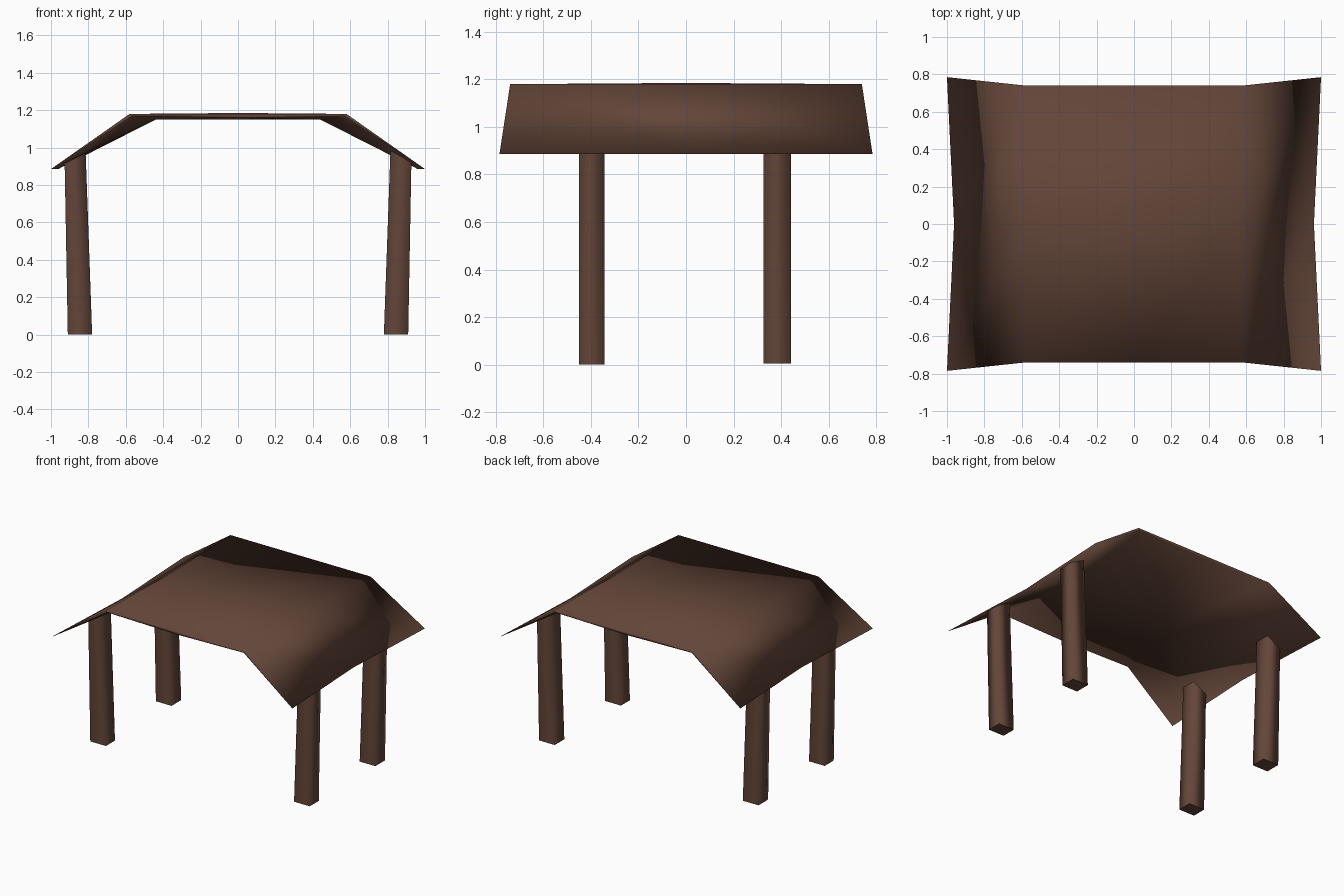
import bpy, bmesh

if "Cube" in bpy.data.objects:
    bpy.data.objects.remove(bpy.data.objects["Cube"])

brown = bpy.data.materials.new("dark brown wood")
brown.diffuse_color = (0.125, 0.060, 0.040, 1)
brown.use_nodes = True
brown.node_tree.nodes["Principled BSDF"].inputs["Base Color"].default_value = brown.diffuse_color


def finish(name, bm, flat=()):
    """Turn a bmesh into a smooth shaded brown object."""
    bmesh.ops.recalc_face_normals(bm, faces=bm.faces)
    for f in bm.faces:
        f.smooth = f not in flat
    mesh = bpy.data.meshes.new(name)
    bm.to_mesh(mesh)
    bm.free()
    mesh.materials.append(brown)
    obj = bpy.data.objects.new(name, mesh)
    bpy.context.collection.objects.link(obj)
    return obj


# Roof: half profiles (x, y, z) from eave to centre, at the ends and the middle
END_TOP = [(1.0, 0.785, 0.885), (0.58, 0.74, 1.18), (0, 0.74, 1.18)]
MID_TOP = [(0.962, 0, 0.885), (0.56, 0, 1.18), (0, 0, 1.185)]
END_LOW = [END_TOP[0], (0.565, 0.738, 1.168), (0, 0.74, 1.158)]
MID_LOW = [MID_TOP[0], (0.44, 0, 1.15), (0, 0, 1.15)]


def section(half, sy):
    """Mirror a half profile into a full left-to-right row."""
    left = [(-x, y * sy, z) for x, y, z in half]
    return left + [(x, y * sy, z) for x, y, z in reversed(half[:-1])]


bm = bmesh.new()
sheets = []
for end, mid in ((END_TOP, MID_TOP), (END_LOW, MID_LOW)):
    rows = [[bm.verts.new(p) for p in section(h, s)]
            for h, s in ((end, -1), (mid, 1), (end, 1))]
    sheets.append(rows)
    for a, b in zip(rows, rows[1:]):
        for i in range(4):
            bm.faces.new((a[i], a[i + 1], b[i + 1], b[i]))
# Thin front and back rims
top, low = sheets
for r in (0, 2):
    for i in range(4):
        bm.faces.new((low[r][i], low[r][i + 1], top[r][i + 1], top[r][i]))
bmesh.ops.remove_doubles(bm, verts=bm.verts, dist=0.0005)
finish("roof", bm)


# Posts: four-sided, leaning slightly outward, tops cut to the roof slope
def post(name, sx, y0, y1, z0):
    bm = bmesh.new()
    bottom = [(0.78, y0, z0), (0.91, y0, z0), (0.91, y1, z0), (0.78, y1, z0)]
    upper = [(0.815, y0, 0.985), (0.927, y0, 0.92), (0.927, y1, 0.92), (0.815, y1, 0.985)]
    lo = [bm.verts.new((sx * x, y, z)) for x, y, z in bottom]
    hi = [bm.verts.new((sx * x, y, z)) for x, y, z in upper]
    for i in range(4):
        j = (i + 1) % 4
        bm.faces.new((lo[i], lo[j], hi[j], hi[i]))
    caps = [bm.faces.new(lo), bm.faces.new(hi)]
    finish(name, bm, caps)


for side, sx in (("left", -1), ("right", 1)):
    post("front_%s_post" % side, sx, -0.45, -0.343, 0.0)
    post("back_%s_post" % side, sx, 0.327, 0.441, 0.004)
